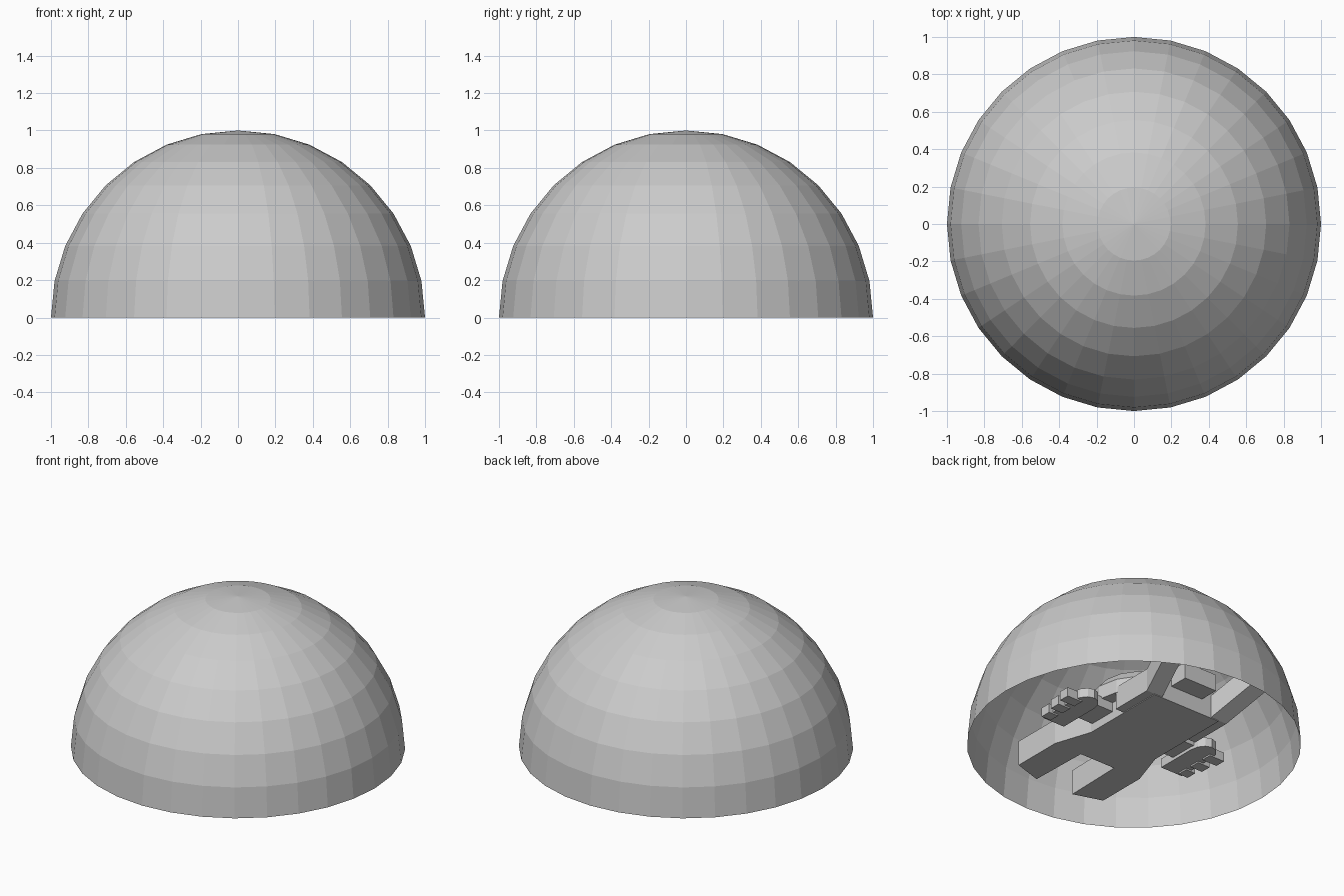
import bpy, bmesh
from math import cos, sin, pi
from mathutils import Vector

if "Cube" in bpy.data.objects:
    bpy.data.objects.remove(bpy.data.objects["Cube"])


def finish(bm, name):
    bmesh.ops.recalc_face_normals(bm, faces=bm.faces)
    me = bpy.data.meshes.new(name)
    bm.to_mesh(me)
    bm.free()
    ob = bpy.data.objects.new(name, me)
    bpy.context.collection.objects.link(ob)
    return ob


def loft(name, sections):
    """Join equal-length point loops into a closed solid."""
    bm = bmesh.new()
    loops = [[bm.verts.new(p) for p in s] for s in sections]
    n = len(loops[0])
    for a, b in zip(loops, loops[1:]):
        for i in range(n):
            j = (i + 1) % n
            bm.faces.new((a[i], a[j], b[j], b[i]))
    bm.faces.new(loops[0])
    bm.faces.new(loops[-1])
    return finish(bm, name)


def prism(name, outline, z0, z1):
    return loft(name, [[(x, y, z) for x, y in outline] for z in (z0, z1)])


def box(name, x0, x1, y0, y1, z0, z1):
    return prism(name, [(x0, y0), (x1, y0), (x1, y1), (x0, y1)], z0, z1)


# Outer dome: open upper half of a 32 x 16 sphere
bm = bmesh.new()
bmesh.ops.create_uvsphere(bm, u_segments=32, v_segments=16, radius=1)
bmesh.ops.delete(bm, geom=[v for v in bm.verts if v.co.z < -0.01], context='VERTS')
finish(bm, "dome_shell")

# Central hull block and its low rounded top
box("hull_block", -0.25, 0.25, -0.34, 0.49, 0.035, 0.215)
rings = [(0.34, 0.15), (0.34, 0.24), (0.28, 0.31), (0.16, 0.35)]
loft("hull_top", [[(r * cos(i * pi / 8), 0.08 + r * sin(i * pi / 8), z) for i in range(16)]
                  for r, z in rings])

# Rear engine box
box("rear_engine", -0.12, 0.12, 0.49, 0.62, 0.14, 0.25)

for side, s in (("right", 1), ("left", -1)):
    # Forward prong, angled at the tip
    prism(side + "_front_prong",
          [(s * 0.13, -0.34), (s * 0.14, -0.74), (s * 0.33, -0.68),
           (s * 0.33, -0.34), (s * 0.25, -0.10), (s * 0.13, -0.10)], 0.035, 0.20)
    # Rear strut rising and splaying outward
    path = [(0.25, 0.20, 0.04), (0.25, 0.49, 0.04), (0.33, 0.80, 0.18)]
    loft(side + "_rear_strut",
         [[(s * (x + dx), y, z + dz) for dx, dz in ((-0.06, 0), (0.06, 0), (0.06, 0.15), (-0.06, 0.15))]
          for x, y, z in path])
    # Side pod with stepped blocks and a rounded rear end
    box(side + "_pod_arm", *sorted((s * 0.25, s * 0.44)), -0.09, 0.10, 0.09, 0.16)
    arc = [(s * (0.46 + 0.08 * cos(a)), 0.08 + 0.10 * sin(a))
           for a in [i * pi / 6 for i in range(7)]]
    prism(side + "_pod", [(s * 0.54, -0.20)] + arc + [(s * 0.38, -0.20)], 0.07, 0.13)
    for k in range(3):
        y = -0.18 + k * 0.11
        box(side + "_pod_step_%d" % (k + 1), *sorted((s * 0.50, s * (0.57 + 0.02 * k))),
            y, y + 0.07, 0.06, 0.12)
